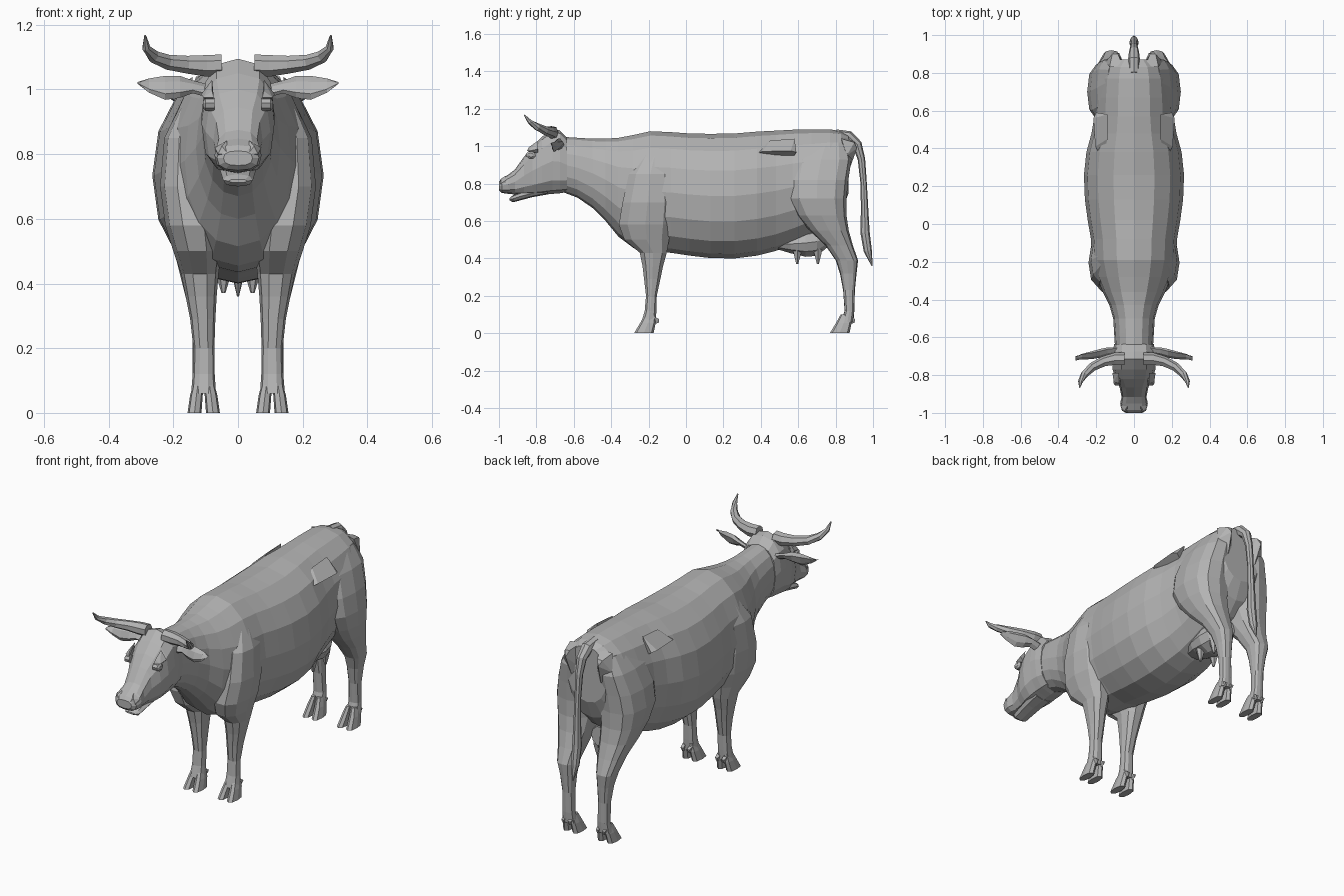
import bpy, bmesh, math
from mathutils import Vector as V

hide = bpy.data.materials.new("grey_hide")
hide.diffuse_color = (0.45, 0.45, 0.45, 1)


def finish(name, bm, mirror):
    bmesh.ops.recalc_face_normals(bm, faces=bm.faces[:])
    me = bpy.data.meshes.new(name)
    bm.to_mesh(me)
    bm.free()
    me.materials.append(hide)
    ob = bpy.data.objects.new(name, me)
    bpy.context.collection.objects.link(ob)
    if mirror:
        m = ob.modifiers.new("mirror", 'MIRROR')
        m.use_mirror_merge = False
    return ob


def ring(c, u, v, n, p=2.0):
    """Superellipse section around c, spanned by half axes u and v."""
    pts = []
    for i in range(n):
        a = 2 * math.pi * i / n
        cs, sn = math.cos(a), math.sin(a)
        pts.append(V(c) + V(u) * math.copysign(abs(cs) ** (2 / p), cs)
                   + V(v) * math.copysign(abs(sn) ** (2 / p), sn))
    return pts


def loft(name, rings, mirror=False):
    bm = bmesh.new()
    rows = [[bm.verts.new(p) for p in r] for r in rings]
    n = len(rows[0])
    for a, b in zip(rows, rows[1:]):
        for i in range(n):
            j = (i + 1) % n
            bm.faces.new((a[i], a[j], b[j], b[i]))
    bm.faces.new(rows[0])
    bm.faces.new(rows[-1])
    return finish(name, bm, mirror)


def along_y(name, rows, n, p=2.0):
    """Rows of y, top, bottom, half width."""
    return loft(name, [ring((0, y, (t + b) / 2), (w, 0, 0), (0, 0, (t - b) / 2), n, p)
                       for y, t, b, w in rows])


def along_z(name, rows, n, p=2.0):
    """Rows of z, x0, x1, y0, y1; mirrored to the other side."""
    return loft(name, [ring(((a + b) / 2, (c + d) / 2, z), ((b - a) / 2, 0, 0),
                            (0, (d - c) / 2, 0), n, p)
                       for z, a, b, c, d in rows], True)


def tube(name, rows, n, mirror=False):
    """Rows of x, y, z, radius along a bent path."""
    pts = [V(r[:3]) for r in rows]
    out = []
    for i, r in enumerate(rows):
        t = (pts[min(i + 1, len(pts) - 1)] - pts[max(i - 1, 0)]).normalized()
        ref = V((1, 0, 0)) if not mirror else V((0, 1, 0))
        u = (ref - t * ref.dot(t)).normalized()
        out.append(ring(pts[i], u * r[3], t.cross(u) * r[3], n))
    return loft(name, out, mirror)


def hull(name, pts):
    bm = bmesh.new()
    for p in pts:
        bm.verts.new(p)
    res = bmesh.ops.convex_hull(bm, input=bm.verts[:])
    loose = [v for v in bm.verts if not v.link_faces]
    bmesh.ops.delete(bm, geom=loose, context='VERTS')
    return finish(name, bm, True)


# Neck, barrel and rump
along_y("body", [
    (-.66, 1.05, .755, .10), (-.58, 1.045, .725, .105), (-.50, 1.04, .67, .11),
    (-.43, 1.04, .60, .13), (-.36, 1.045, .515, .165), (-.28, 1.06, .455, .198),
    (-.19, 1.08, .435, .222), (-.08, 1.075, .43, .228), (.02, 1.068, .415, .245),
    (.13, 1.066, .402, .26), (.26, 1.068, .40, .265), (.38, 1.078, .415, .252),
    (.48, 1.083, .44, .225), (.57, 1.088, .475, .21), (.67, 1.09, .52, .205),
    (.77, 1.09, .58, .195), (.83, 1.08, .65, .175), (.87, 1.06, .75, .12)], 16, 2.15)

# Head, jaw and eyes
along_y("head", [
    (-1.0, .81, .765, .045), (-.985, .828, .75, .065), (-.95, .848, .745, .073),
    (-.915, .875, .742, .066), (-.865, .945, .74, .076), (-.82, 1.0, .738, .10),
    (-.77, 1.05, .74, .113), (-.715, 1.095, .745, .113), (-.675, 1.085, .748, .112),
    (-.635, 1.045, .755, .105)], 12, 2.6)
along_y("lower_jaw", [
    (-.945, .722, .712, .03), (-.925, .738, .70, .046), (-.88, .755, .712, .05),
    (-.82, .77, .728, .055), (-.74, .80, .742, .06)], 8, 2.4)
loft("eye", [ring((.092 + d, -.83, .953), (0, .026 * s, -.005), (0, .004, .02 * s), 8)
             for d, s in ((-.02, 1), (.008, 1), (.016, .5))], True)
hull("brow", [(.075, -.85, .975), (.107, -.835, .975), (.114, -.79, .985),
              (.08, -.79, 1.03), (.08, -.84, .995), (.09, -.79, .96)])
hull("nostril", [(.03, -1.0, .80), (.062, -.99, .80), (.072, -.96, .82),
                 (.035, -.965, .842), (.05, -.99, .825), (.06, -.97, .785)])

# Horns and leaf-shaped ears
tube("horn", [
    (.05, -.715, 1.075, .034), (.10, -.715, 1.073, .034), (.16, -.728, 1.077, .028),
    (.22, -.757, 1.085, .024), (.262, -.795, 1.103, .02), (.284, -.835, 1.13, .013),
    (.287, -.865, 1.167, .003)], 7, True)
loft("ear", [ring((x, y, z), (0, .012, h), (0, t, 0), 6) for x, y, z, h, t in [
    (.09, -.67, .995, .02, .014), (.14, -.675, 1.008, .02, .018), (.18, -.685, 1.008, .034, .02),
    (.225, -.695, 1.005, .037, .017), (.275, -.702, 1.012, .022, .01),
    (.31, -.712, 1.02, .003, .002)]], True)

# Front and hind legs
along_z("front_leg", [
    (.98, .09, .165, -.22, -.10), (.85, .08, .228, -.31, -.072), (.70, .07, .241, -.345, -.065),
    (.58, .05, .225, -.365, -.07), (.50, .05, .20, -.335, -.085), (.43, .06, .176, -.25, -.10),
    (.36, .066, .162, -.235, -.12), (.29, .07, .148, -.226, -.135), (.20, .073, .138, -.215, -.155),
    (.12, .072, .14, -.222, -.157), (.06, .068, .145, -.24, -.16)], 10, 2.4)
along_z("hind_leg", [
    (1.02, .03, .14, .64, .86), (.93, .025, .195, .56, .885), (.82, .02, .232, .537, .868),
    (.72, .02, .248, .542, .858), (.63, .03, .236, .59, .858), (.55, .04, .215, .66, .87),
    (.47, .052, .19, .745, .892), (.39, .07, .17, .80, .92), (.32, .076, .152, .823, .912),
    (.23, .08, .14, .84, .903), (.12, .076, .14, .848, .90), (.06, .07, .145, .83, .895)], 12, 2.7)

# Cloven hooves and dewclaws
for end, y in (("front", -.17), ("hind", .877)):
    for side, s in (("inner", -1), ("outer", 1)):
        rows = []
        for z, a, b, front, back in [(.10, .002, .03, -.05, .01), (.055, .003, .042, -.075, .008),
                                     (.0, .007, .05, -.108, -.003)]:
            x0, x1 = sorted((.106 + s * a, .106 + s * b))
            rows.append((z, x0, x1, y + front, y + back))
        along_z(f"{end}_{side}_hoof", rows, 8, 2.6)
        x = .106 + s * .02
        hull(f"{end}_{side}_dewclaw", [(x - .012, y, .09), (x + .012, y, .09), (x, y, .05),
                                       (x - .008, y + .027, .075), (x + .008, y + .027, .075),
                                       (x, y + .024, .055)])

# Hip and pin bones
hull("hip_bone", [(.17, .35, .955), (.205, .41, .972), (.215, .56, .975), (.20, .59, .968),
                  (.14, .45, 1.03), (.14, .58, 1.04), (.15, .48, .93), (.15, .57, .935)])
hull("pin_bone", [(.06, .84, 1.05), (.13, .83, 1.04), (.085, .90, 1.025), (.115, .90, 1.02),
                  (.10, .915, .99), (.15, .86, .95), (.06, .86, .93), (.09, .875, .88)])

# Tail with a tuft
tube("tail", [
    (0, .80, 1.06, .03), (0, .87, 1.05, .032), (0, .915, 1.01, .026), (0, .938, .93, .02),
    (0, .95, .80, .017), (0, .955, .66, .02), (0, .957, .54, .025),
    (0, .972, .44, .022), (0, .995, .36, .003)], 8)

# Udder and teats
along_y("udder", [(.48, .50, .45, .05), (.56, .53, .425, .085), (.64, .56, .405, .095),
                  (.70, .57, .41, .085), (.76, .57, .46, .05)], 10)
for name, y in (("front_teat", .595), ("rear_teat", .705)):
    along_z(name, [(z, .045 - r, .045 + r, y - r, y + r)
                   for z, r in ((.45, .028), (.41, .018), (.37, .006))], 6)
